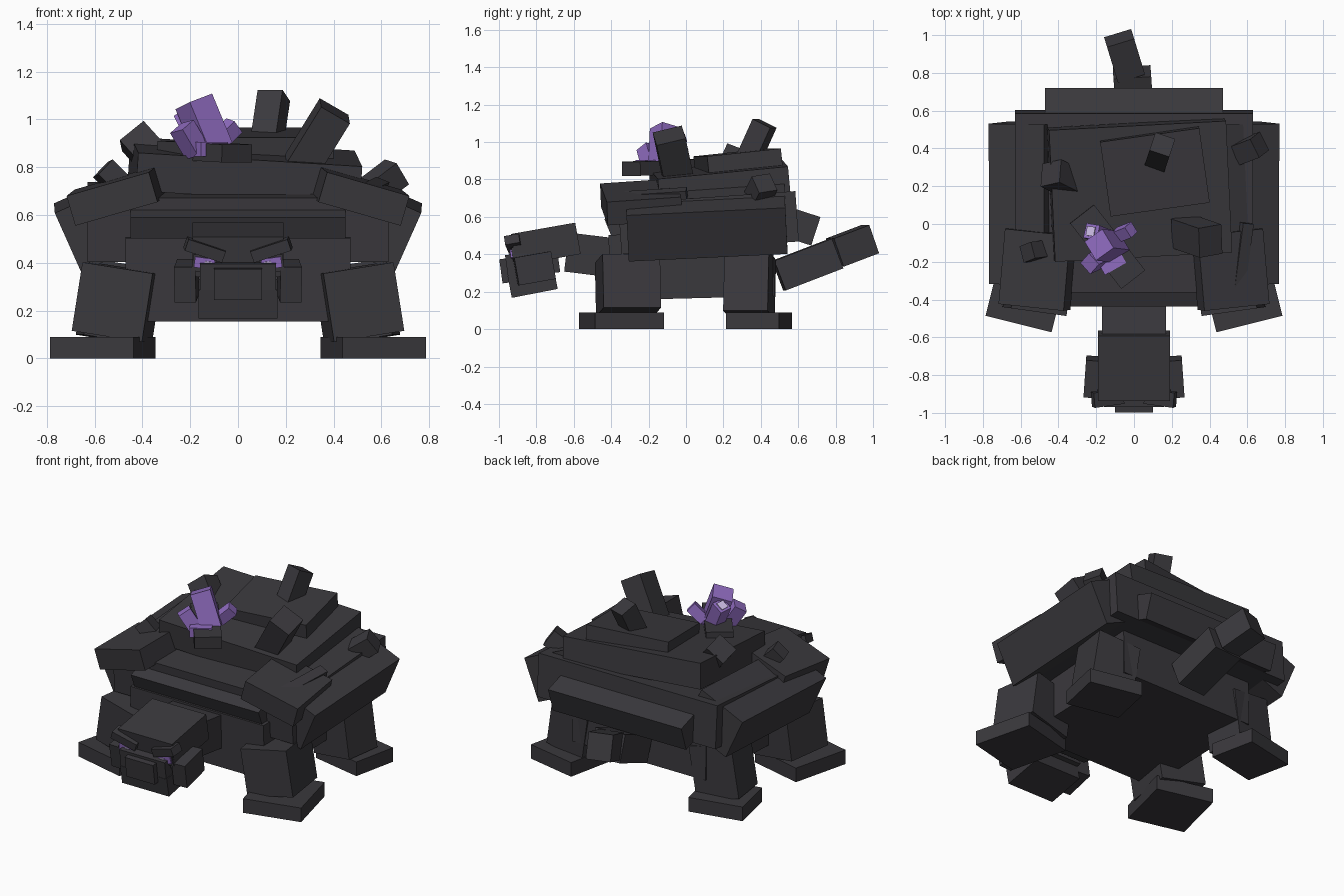
import bpy
from math import radians
from mathutils import Vector

cube = bpy.data.objects.get("Cube")
if cube:
    bpy.data.objects.remove(cube, do_unlink=True)


def material(name, colour):
    mat = bpy.data.materials.new(name)
    mat.use_nodes = True
    mat.diffuse_color = (*colour, 1)
    bsdf = mat.node_tree.nodes["Principled BSDF"]
    bsdf.inputs["Base Color"].default_value = (*colour, 1)
    bsdf.inputs["Roughness"].default_value = 0.9
    return mat


STONE = material("dark stone", (0.042, 0.040, 0.046))
PURPLE = material("purple crystal", (0.28, 0.15, 0.53))
PALE = material("pale crystal", (0.62, 0.52, 0.80))


def box(name, centre, size, turn=(0, 0, 0), mat=STONE):
    """Flat-sided block; turn is in degrees."""
    bpy.ops.mesh.primitive_cube_add(size=1, location=centre)
    obj = bpy.context.object
    obj.name = name
    obj.scale = size
    obj.rotation_euler = [radians(a) for a in turn]
    obj.data.materials.append(mat)
    return obj


def pair(name, centre, size, turn=(0, 0, 0), mat=STONE):
    """Block on the model's right (-x) and its mirror on the left."""
    x, y, z = centre
    a, b, c = turn
    box("right_" + name, centre, size, turn, mat)
    box("left_" + name, (-x, y, z), size, (a, -b, -c), mat)


def spike(name, base, tip, width, depth, spin=0, mat=STONE):
    """Block standing along the line from base to tip."""
    base, tip = Vector(base), Vector(tip)
    axis = tip - base
    obj = box(name, (base + tip) / 2, (width, depth, axis.length), mat=mat)
    quat = axis.to_track_quat("Z", "Y")
    obj.rotation_mode = "QUATERNION"
    obj.rotation_quaternion = quat @ Vector((0, 0, 1)).rotation_difference(Vector((0, 0, 1)))
    if spin:
        obj.rotation_mode = "XYZ"
        turn = quat.to_matrix()
        from_spin = obj.rotation_euler.to_matrix().Rotation(radians(spin), 3, "Z")
        obj.rotation_euler = (turn @ from_spin).to_euler()
    return obj


# Body and stacked shell
box("body", (0, 0.03, 0.34), (0.94, 0.88, 0.35), (1.5, 0, 0))
box("lower_shell", (0, 0.12, 0.57), (1.26, 0.95, 0.27), (4, 0, 0))
box("middle_shell", (0.03, 0.18, 0.785), (0.94, 0.70, 0.16), (5.5, 3.5, 3))
box("upper_shell", (0.11, 0.28, 0.88), (0.53, 0.40, 0.13), (6, 0, 8))
box("front_rim", (0, -0.31, 0.57), (0.90, 0.22, 0.13), (22, 0, 0))
box("back_rim", (0, 0.58, 0.56), (0.94, 0.24, 0.16), (-18, 0, 0))
pair("side_plate", (-0.567, 0.11, 0.57), (0.32, 0.85, 0.27), (3, -24, -1))
pair("shoulder_plate", (-0.51, -0.24, 0.68), (0.36, 0.40, 0.13), (4, -16, -6))
box("shell_slab", (-0.14, -0.12, 0.865), (0.44, 0.16, 0.075), (0, 2, -52))
box("left_shell_ledge", (0.56, -0.18, 0.68), (0.06, 0.38, 0.12), (4, 22, -6))

# Rock spikes on the shell
spike("tall_spike", (0.12, 0.33, 0.90), (0.15, 0.42, 1.10), 0.11, 0.11)
spike("left_spike", (0.26, -0.04, 0.80), (0.405, -0.09, 1.035), 0.16, 0.14, 25)
spike("right_spike", (-0.34, 0.22, 0.82), (-0.44, 0.27, 0.93), 0.13, 0.13, 30)
spike("right_stub", (-0.49, -0.14, 0.72), (-0.565, -0.15, 0.795), 0.09, 0.09, 10)
spike("left_stub", (0.56, 0.38, 0.70), (0.665, 0.42, 0.78), 0.11, 0.11, 10)

# Legs and splayed feet
pair("front_leg", (-0.505, -0.31, 0.235), (0.30, 0.31, 0.29), (0, 9, -8))
pair("front_foot", (-0.565, -0.345, 0.045), (0.36, 0.38, 0.09), (0, 0, -14))
pair("back_leg", (-0.50, 0.34, 0.235), (0.28, 0.24, 0.32), (0, 9, 8))
pair("back_foot", (-0.55, 0.39, 0.045), (0.34, 0.29, 0.09), (0, 0, 12))

# Tail
box("tail_base", (0, 0.65, 0.345), (0.20, 0.33, 0.17), (21, 0, 4))
box("tail_tip", (-0.05, 0.89, 0.445), (0.15, 0.21, 0.16), (20, 0, 17))

# Neck and head
box("neck", (0, -0.46, 0.39), (0.34, 0.36, 0.21), (-7, 0, 0))
box("head", (0, -0.75, 0.455), (0.38, 0.35, 0.17), (10, 0, 0))
box("muzzle", (0, -0.82, 0.35), (0.32, 0.28, 0.13), (8, 0, 0))
box("jaw", (0, -0.82, 0.25), (0.33, 0.25, 0.12), (11, 0, 0))
box("nose", (0, -0.945, 0.315), (0.20, 0.09, 0.13), (8, 0, 0))
pair("cheek", (-0.215, -0.81, 0.325), (0.09, 0.20, 0.15), (10, 0, -4))
pair("brow", (-0.14, -0.92, 0.455), (0.165, 0.08, 0.05), (10, 18, 8))

# Eyes with pale glints
pair("eye_socket", (-0.14, -0.89, 0.40), (0.10, 0.08, 0.07), (8, 8, 0))
pair("eye", (-0.14, -0.935, 0.398), (0.085, 0.009, 0.045), (8, 8, 0), PURPLE)
pair("eye_glint", (-0.125, -0.942, 0.395), (0.03, 0.005, 0.02), (8, 8, 0), PALE)

# Crystal cluster
spike("main_crystal", (-0.10, -0.12, 0.87), (-0.185, -0.11, 1.075), 0.12, 0.12, 40, PURPLE)
spike("side_crystal", (-0.17, -0.18, 0.86), (-0.235, -0.21, 0.97), 0.08, 0.08, 20, PURPLE)
spike("back_crystal", (-0.15, -0.07, 0.88), (-0.225, -0.04, 1.03), 0.08, 0.08, 10, PURPLE)
spike("left_crystal", (-0.09, -0.06, 0.90), (-0.015, -0.03, 0.975), 0.065, 0.065, 15, PURPLE)
box("crystal_foot", (-0.125, -0.19, 0.875), (0.13, 0.11, 0.06), (0, 0, 30), PURPLE)
spike("crystal_glint", (-0.228, -0.039, 1.032), (-0.231, -0.038, 1.037), 0.05, 0.05, 10, PALE)
